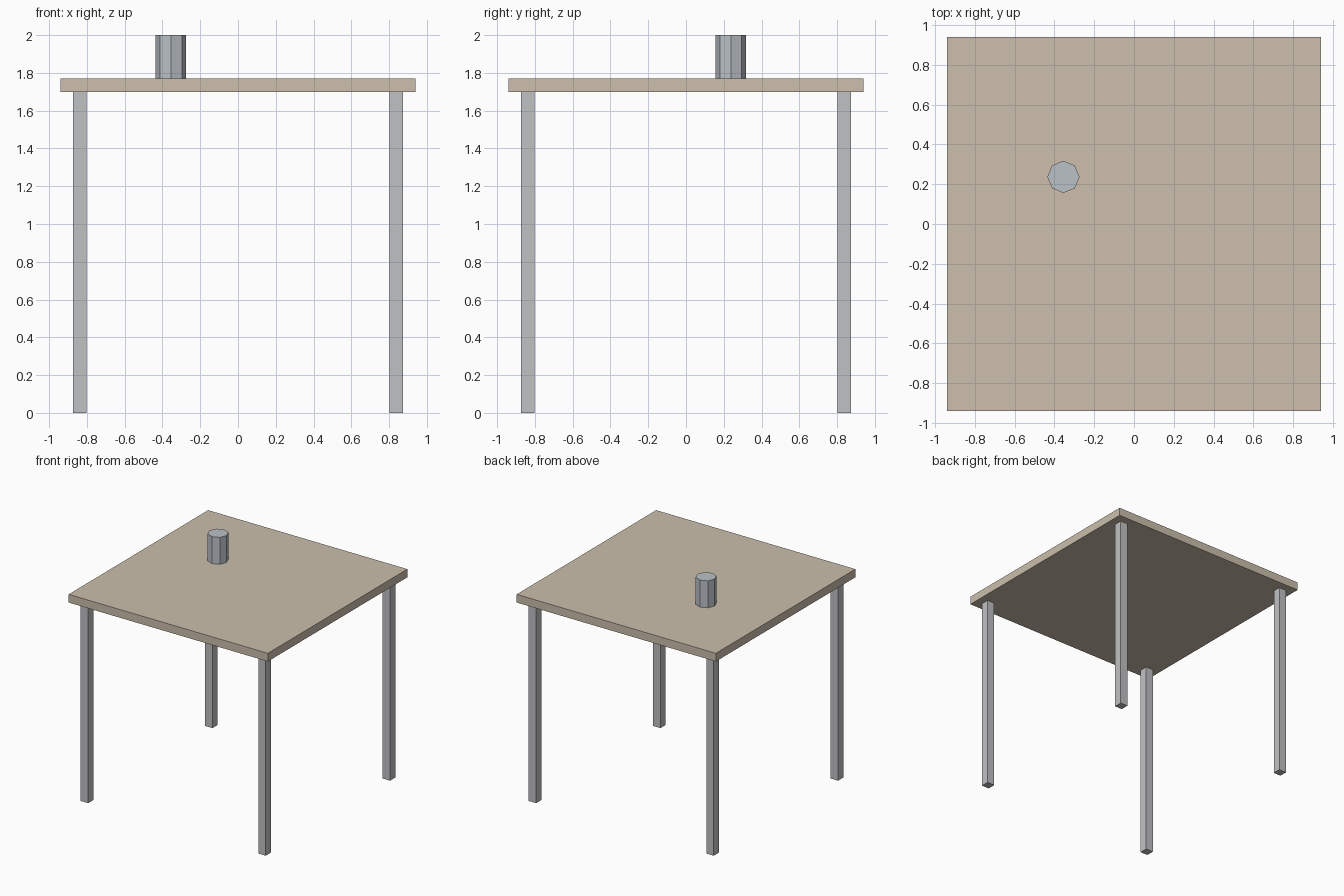
import bpy

old = bpy.data.objects.get("Cube")
if old:
    bpy.data.objects.remove(old, do_unlink=True)


def make_material(name, srgb):
    """Flat material from 0-255 display values, stored as linear."""
    colour = [((c / 255 + 0.055) / 1.055) ** 2.4 for c in srgb] + [1.0]
    mat = bpy.data.materials.new(name)
    mat.use_nodes = True
    mat.diffuse_color = colour
    mat.node_tree.nodes["Principled BSDF"].inputs["Base Color"].default_value = colour
    return mat


def finish(name, mat):
    obj = bpy.context.object
    obj.name = obj.data.name = name
    obj.data.materials.append(mat)
    return obj


def add_box(name, centre, size, mat):
    bpy.ops.mesh.primitive_cube_add(size=1, location=centre)
    obj = finish(name, mat)
    obj.scale = size
    bpy.ops.object.transform_apply(location=False, rotation=False, scale=True)
    return obj


wood = make_material("pale wood", (204, 191, 173))
leg_metal = make_material("light grey", (192, 193, 195))
cup_metal = make_material("cool grey", (187, 193, 199))

HALF_WIDTH = 0.94
TOP_Z = 1.77
THICKNESS = 0.07
UNDERSIDE = TOP_Z - THICKNESS
LEG_WIDTH = 0.07
LEG_OFFSET = 0.838

# Square tabletop
add_box("tabletop", (0, 0, TOP_Z - THICKNESS / 2),
        (2 * HALF_WIDTH, 2 * HALF_WIDTH, THICKNESS), wood)

# Four square legs, inset from the corners
for side, sx in (("left", 1), ("right", -1)):
    for end, sy in (("front", -1), ("back", 1)):
        add_box(f"{end}_{side}_leg",
                (sx * LEG_OFFSET, sy * LEG_OFFSET, UNDERSIDE / 2),
                (LEG_WIDTH, LEG_WIDTH, UNDERSIDE), leg_metal)

# Eight-sided cup standing on the table
cup_height = 2 - TOP_Z
bpy.ops.mesh.primitive_cylinder_add(vertices=8, radius=0.081, depth=cup_height,
                                    location=(-0.355, 0.237, TOP_Z + cup_height / 2))
finish("cup", cup_metal)
